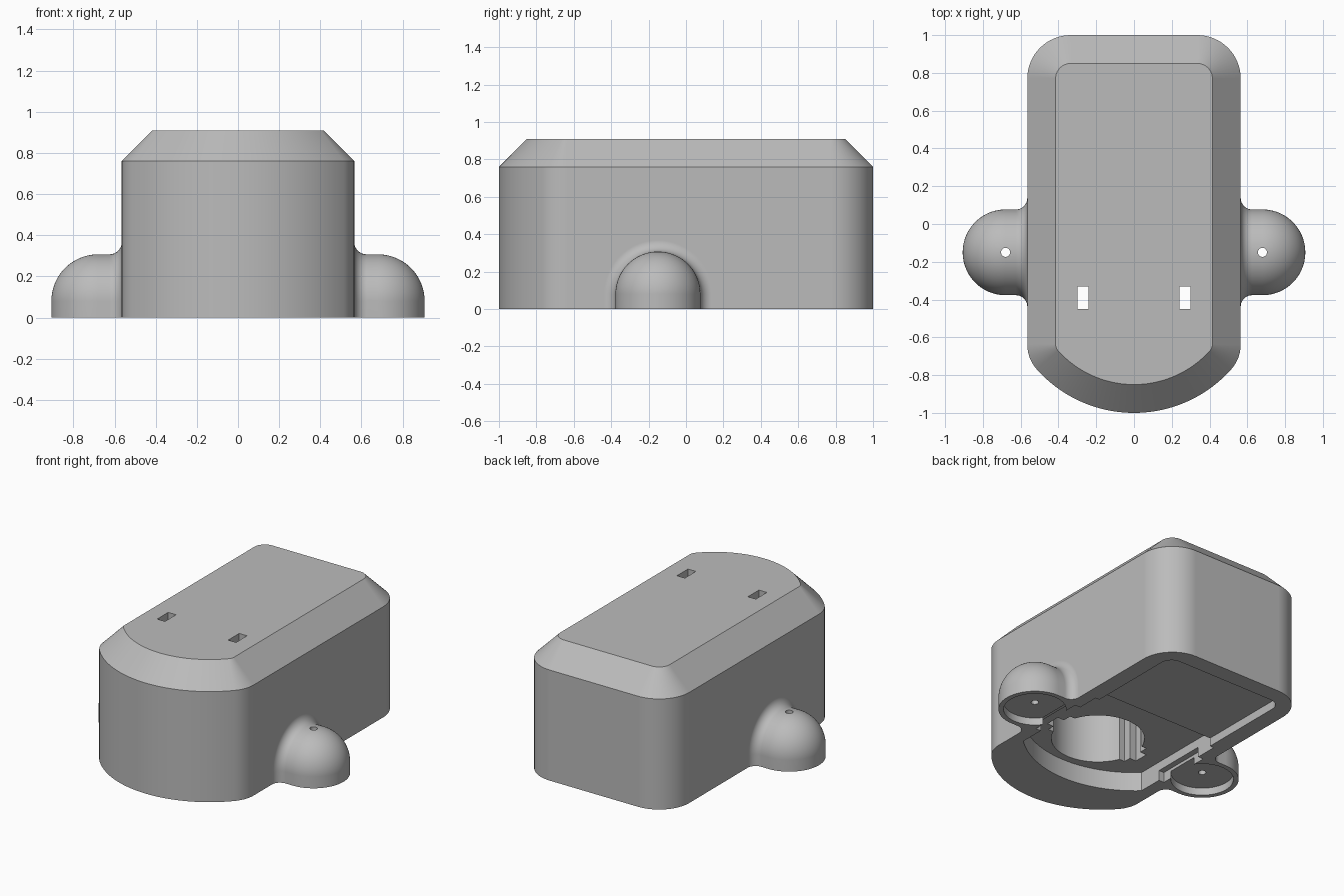
import bpy
import bmesh
from math import sin, cos, radians, sqrt

cube = bpy.data.objects.get("Cube")
if cube:
    bpy.data.objects.remove(cube, do_unlink=True)

grey = bpy.data.materials.new("plain_grey")
grey.use_nodes = True
grey.diffuse_color = (0.5, 0.5, 0.5, 1)
grey.node_tree.nodes["Principled BSDF"].inputs["Base Color"].default_value = (0.5, 0.5, 0.5, 1)


def loft(name, rings):
    """Closed solid through rings that have equal point counts."""
    bm = bmesh.new()
    loops = [[bm.verts.new(p) for p in ring] for ring in rings]
    n = len(loops[0])
    for a, b in zip(loops, loops[1:]):
        for i in range(n):
            j = (i + 1) % n
            bm.faces.new((a[i], a[j], b[j], b[i]))
    bm.faces.new(loops[0][::-1])
    bm.faces.new(loops[-1])
    bmesh.ops.recalc_face_normals(bm, faces=bm.faces)
    mesh = bpy.data.meshes.new(name)
    bm.to_mesh(mesh)
    bm.free()
    mesh.materials.append(grey)
    obj = bpy.data.objects.new(name, mesh)
    bpy.context.collection.objects.link(obj)
    return obj


def prism(name, outline, z0, z1):
    return loft(name, [[(x, y, z) for x, y in outline] for z in (z0, z1)])


def arc(cx, cy, r, start, end, steps):
    angles = [radians(start + (end - start) * i / steps) for i in range(steps + 1)]
    return [(cx + r * cos(a), cy + r * sin(a)) for a in angles]


def circle(cx, cy, r, steps=48):
    return arc(cx, cy, r, 0, 360, steps)[:-1]


def box(name, x0, x1, y0, y1, z0, z1):
    return prism(name, [(x0, y0), (x1, y0), (x1, y1), (x0, y1)], z0, z1)


def mirrored(right_half):
    """Complete an outline running from the front centre to the back."""
    left = [(-x, y) for x, y in reversed(right_half) if x > 0.001]
    return right_half + left


def body_outline(inset):
    front = arc(0, -0.31, 0.69 - inset, -90, -41.9, 20)
    cheek = arc(0.365, -0.637, 0.2 - inset, -41.9, 0, 10)[1:]
    back = arc(0.335, 0.77, 0.23 - inset, 0, 90, 16)
    return mirrored(front + cheek + back)


def combine(target, other, operation):
    mod = target.modifiers.new(operation, 'BOOLEAN')
    mod.operation = operation
    mod.solver = 'EXACT'
    mod.object = other
    bpy.context.view_layer.objects.active = target
    bpy.ops.object.modifier_apply(modifier=mod.name)
    bpy.data.objects.remove(other, do_unlink=True)


# Main housing with a bevelled top rim
housing = loft("housing", [[(x, y, z) for x, y in body_outline(inset)]
                           for z, inset in ((0, 0), (0.76, 0), (0.91, 0.15))])


# Rounded side mounts: arch sections with a fillet at the wall and a domed end
def arch(side, x, r):
    top = arc(-0.15, 0.08, r, 0, 180, 36)
    section = [(-0.15 + r, 0)] + top + [(-0.15 - r, 0)]
    return [(side * x, y, z) for y, z in section]


R, F = 0.227, 0.06
stations = [(0.54, R + F)]
for i in range(11):
    a = radians(9 * i)
    stations.append((0.565 + F * (1 - cos(a)), R + F * (1 - sin(a))))
for i in range(25):
    a = radians(89 * i / 24)
    stations.append((0.68 + R * sin(a), R * cos(a)))

for side in (-1, 1):
    mount = loft("side_mount", [arch(side, x, r) for x, r in stations])
    combine(housing, mount, 'UNION')

# Underside recesses, the deep round pocket and its notches
front_recess = mirrored(arc(0, 0.01, 0.70, -90, -46.7, 16) + [(0.48, 0.2)])
rear_recess = mirrored([(0.45, 0.1)] + arc(0.37, 0.805, 0.08, 0, 90, 8))
cutters = [
    prism("front_recess", front_recess, -0.1, 0.13),
    prism("rear_recess", rear_recess, -0.1, 0.057),
    box("wall_notch", -0.52, 0.52, -0.33, 0.05, -0.1, 0.07),
    prism("round_pocket", circle(0, -0.35, 0.29, 64), 0.05, 0.78),
    box("wide_notch", -0.36, 0.36, -0.41, -0.31, 0.05, 0.7),
    box("step_notch", -0.31, 0.31, -0.46, -0.25, 0.05, 0.7),
]

# Top slots, mount recesses and screw holes
for side in (-1, 1):
    x = side * 0.27
    cutters += [
        box("top_slot", x - 0.03, x + 0.03, -0.45, -0.33, 0.6, 1.1),
        prism("mount_recess", circle(side * 0.68, -0.15, 0.195), -0.1, 0.05),
        prism("screw_hole", circle(side * 0.68, -0.15, 0.024, 24), -0.05, 0.5),
    ]
for cutter in cutters:
    combine(housing, cutter, 'DIFFERENCE')

# Smooth curved walls, crisp edges
bpy.ops.object.select_all(action='DESELECT')
housing.select_set(True)
bpy.context.view_layer.objects.active = housing
bpy.ops.object.shade_smooth_by_angle(angle=radians(30))
weighted = housing.modifiers.new("even_shading", 'WEIGHTED_NORMAL')
weighted.keep_sharp = True
